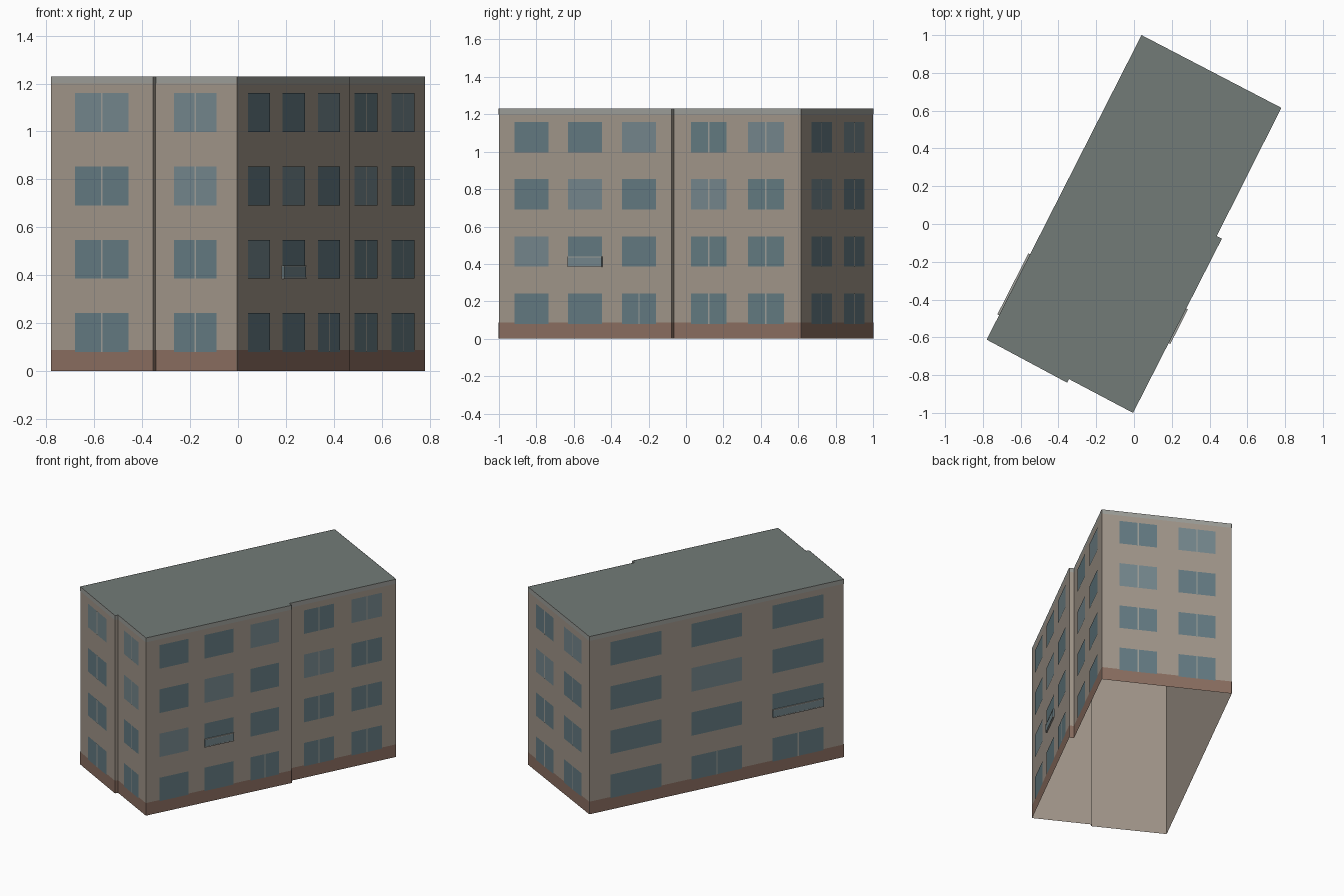
import bpy
from mathutils import Vector

if "Cube" in bpy.data.objects:
    bpy.data.objects.remove(bpy.data.objects["Cube"])

H = 1.23
# Footprint, counter-clockwise from the front-left corner, with two small facade steps
PLAN = [(-0.78, -0.612), (-0.354, -0.84), (-0.344, -0.821), (-0.005, -1.0),
        (0.465, -0.078), (0.438, -0.064), (0.78, 0.615), (0.04, 1.0)]
FLOORS = [(0.08, 0.242), (0.385, 0.547), (0.69, 0.854), (0.997, 1.16)]


def material(name, rgb):
    m = bpy.data.materials.new(name)
    m.diffuse_color = (*[(c / 255) ** 2.2 for c in rgb], 1)
    m.use_nodes = True
    m.node_tree.nodes["Principled BSDF"].inputs["Base Color"].default_value = m.diffuse_color
    return m


WALL = material("beige_plaster", (160, 149, 137))
BASE = material("red_plinth", (138, 110, 97))
TRIM = material("light_trim", (156, 157, 152))
ROOF = material("grey_roof", (114, 122, 119))
GLASS = material("dark_glass", (100, 122, 129))
PALE = material("pale_glass", (116, 134, 140))


class Part:
    """Collects faces for one named object."""
    def __init__(self, name, mat):
        self.name, self.mat, self.v, self.f = name, mat, [], []

    def face(self, pts):
        n = len(self.v)
        self.v += [tuple(p) for p in pts]
        self.f.append(range(n, n + len(pts)))

    def build(self):
        me = bpy.data.meshes.new(self.name)
        me.from_pydata(self.v, [], [list(f) for f in self.f])
        me.materials.append(self.mat)
        bpy.context.collection.objects.link(bpy.data.objects.new(self.name, me))


def point(edge, t, z, off=0.0):
    a, b = Vector(PLAN[edge]), Vector(PLAN[(edge + 1) % len(PLAN)])
    d = (b - a).normalized()
    p = a.lerp(b, t) + Vector((d.y, -d.x)) * off
    return Vector((p.x, p.y, z))


def panel(part, edge, t0, t1, z0, z1, off=0.0):
    part.face([point(edge, t0, z0, off), point(edge, t1, z0, off),
               point(edge, t1, z1, off), point(edge, t0, z1, off)])


def box(part, edge, t0, t1, z0, z1, depth):
    panel(part, edge, t0, t1, z0, z1, depth)
    for z in (z0, z1):
        q = [point(edge, t0, z), point(edge, t0, z, depth),
             point(edge, t1, z, depth), point(edge, t1, z)]
        part.face(q if z == z1 else q[::-1])
    for t in (t0, t1):
        q = [point(edge, t, z0), point(edge, t, z0, depth),
             point(edge, t, z1, depth), point(edge, t, z1)]
        part.face(q if t == t0 else q[::-1])


walls, plinth, cornice = Part("walls", WALL), Part("plinth", BASE), Part("cornice", TRIM)
roof = Part("roof", ROOF)
dark, pale = Part("windows", GLASS), Part("pale_windows", PALE)
mullions = Part("mullions", TRIM)
balcony_glass, balcony_rails = Part("balcony_glass", PALE), Part("balcony_rails", TRIM)

# Shell: open underneath, flat roof, plinth and cornice strips
for e in range(len(PLAN)):
    panel(walls, e, 0, 1, 0, H)
    panel(plinth, e, 0, 1, 0, 0.087, 0.0015)
    panel(cornice, e, 0, 1, 1.2, H, 0.0015)
roof.face([(x, y, H) for x, y in PLAN])

# Window columns: edge, start, end, floors with a mullion, floors with pale glass
ALL = (0, 1, 2, 3)
COLUMNS = [
    (0, 0.235, 0.763, ALL, (3,)), (2, 0.231, 0.754, ALL, (2, 3)),
    (4, 0.093, 0.290, (), (1,)), (4, 0.401, 0.599, (), (2,)),
    (4, 0.715, 0.913, (0,), (3,)),
    (5 + 0, 0, 0, (), ()),
    (5 + 1, 0, 0, (), ()),
]
COLUMNS = COLUMNS[:2] + [
    (3, 0.093, 0.290, (), (1,)), (3, 0.401, 0.599, (), (2,)), (3, 0.715, 0.913, (0,), (3,)),
    (5, 0.134, 0.417, ALL, (2,)), (5, 0.583, 0.866, ALL, (3,)),
    (6, 0.136, 0.423, ALL, (2,)), (6, 0.590, 0.877, ALL, (3,)),
    (7, 0.082, 0.282, (), ()), (7, 0.40, 0.60, (0,), (2,)), (7, 0.72, 0.92, (0,), ()),
]
for e, t0, t1, split, light in COLUMNS:
    length = (point(e, 1, 0) - point(e, 0, 0)).length
    mid, half = (t0 + t1) / 2, 0.004 / length
    for i, (z0, z1) in enumerate(FLOORS):
        panel(pale if i in light else dark, e, t0, t1, z0, z1, 0.003)
        if i in split:
            panel(mullions, e, mid - half, mid + half, z0, z1, 0.0045)

# Shallow glazed balconies on the second storey
for e, t0, t1 in ((3, 0.401, 0.599), (7, 0.72, 0.92)):
    box(balcony_glass, e, t0, t1, 0.39, 0.435, 0.009)
    box(balcony_rails, e, t0, t1, 0.435, 0.441, 0.010)
    box(balcony_rails, e, t0, t1, 0.384, 0.39, 0.010)

for part in (walls, plinth, cornice, roof, dark, pale, mullions, balcony_glass, balcony_rails):
    part.build()
